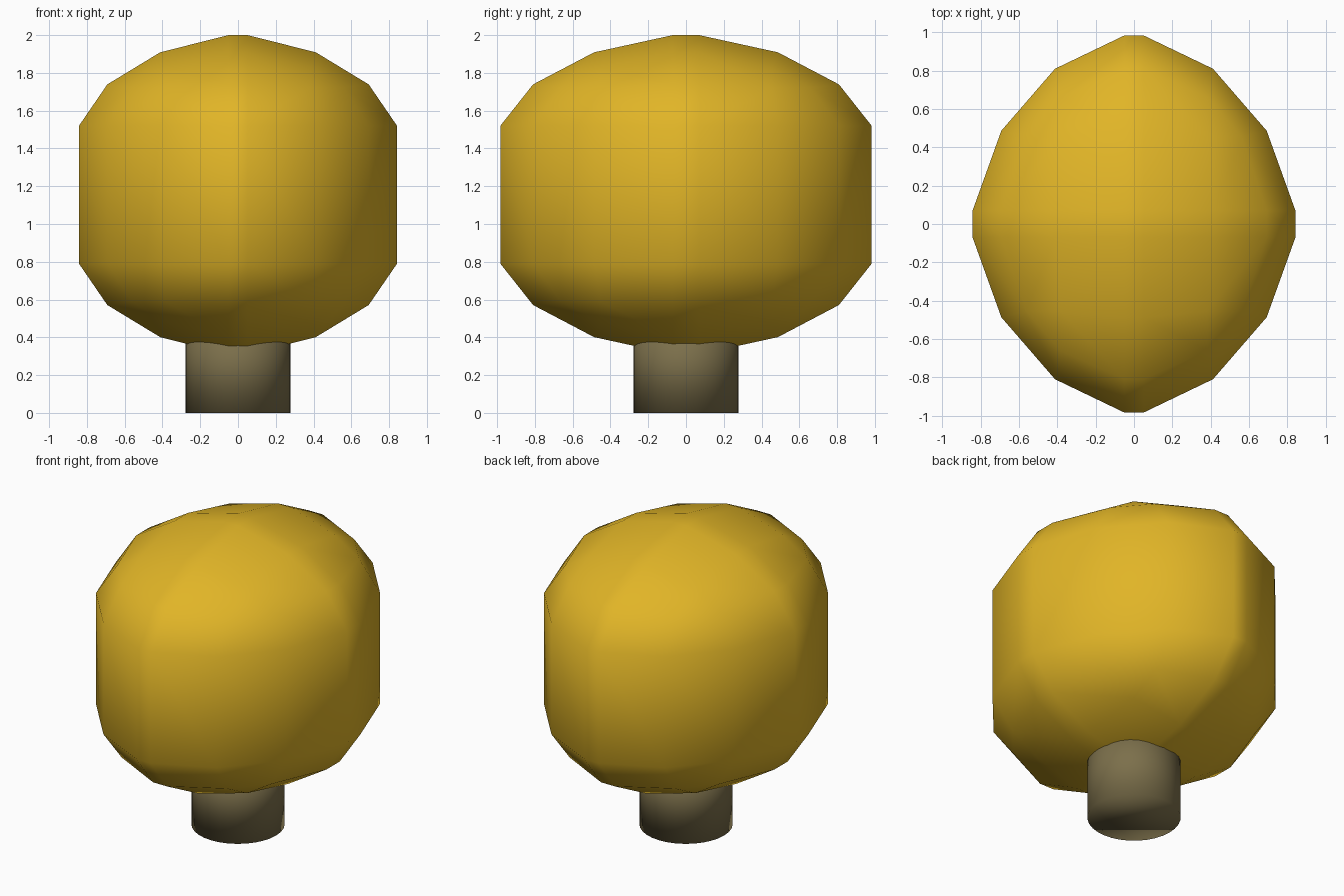
import bpy, bmesh
from mathutils import Vector

if "Cube" in bpy.data.objects:
    bpy.data.objects.remove(bpy.data.objects["Cube"])


def finish(bm, name, color):
    """Turn a bmesh into a smooth-shaded, coloured object."""
    for f in bm.faces:
        f.smooth = True
    bmesh.ops.recalc_face_normals(bm, faces=bm.faces)
    mesh = bpy.data.meshes.new(name)
    bm.to_mesh(mesh)
    bm.free()
    mat = bpy.data.materials.new(name + "_material")
    mat.diffuse_color = (*color, 1)
    mat.use_nodes = True
    mat.node_tree.nodes["Principled BSDF"].inputs["Base Color"].default_value = mat.diffuse_color
    mesh.materials.append(mat)
    obj = bpy.data.objects.new(name, mesh)
    bpy.context.collection.objects.link(obj)
    return obj


# Foliage: heavily bevelled box, then stretched to its final proportions
half = Vector((1.064, 1.076, 1.76))
size = Vector((0.842, 0.983, 0.845))
bm = bmesh.new()
bmesh.ops.create_cube(bm, size=2)
bmesh.ops.scale(bm, vec=half, verts=bm.verts)
bmesh.ops.bevel(bm, geom=bm.edges[:], offset=1, offset_type='OFFSET',
                segments=3, profile=0.42, affect='EDGES')
bmesh.ops.scale(bm, vec=[s / h for s, h in zip(size, half)], verts=bm.verts)
# Fit the outer extents exactly
for i in range(3):
    extent = max(v.co[i] for v in bm.verts)
    for v in bm.verts:
        v.co[i] *= size[i] / extent
bmesh.ops.translate(bm, vec=(0, 0, 1.155), verts=bm.verts)
finish(bm, "foliage", (0.75, 0.46, 0.02))

# Trunk: short cylinder running up into the foliage
bm = bmesh.new()
bmesh.ops.create_cone(bm, cap_ends=True, segments=32, radius1=0.278,
                      radius2=0.278, depth=0.5)
bmesh.ops.translate(bm, vec=(0, 0, 0.25), verts=bm.verts)
finish(bm, "trunk", (0.2, 0.16, 0.07))
